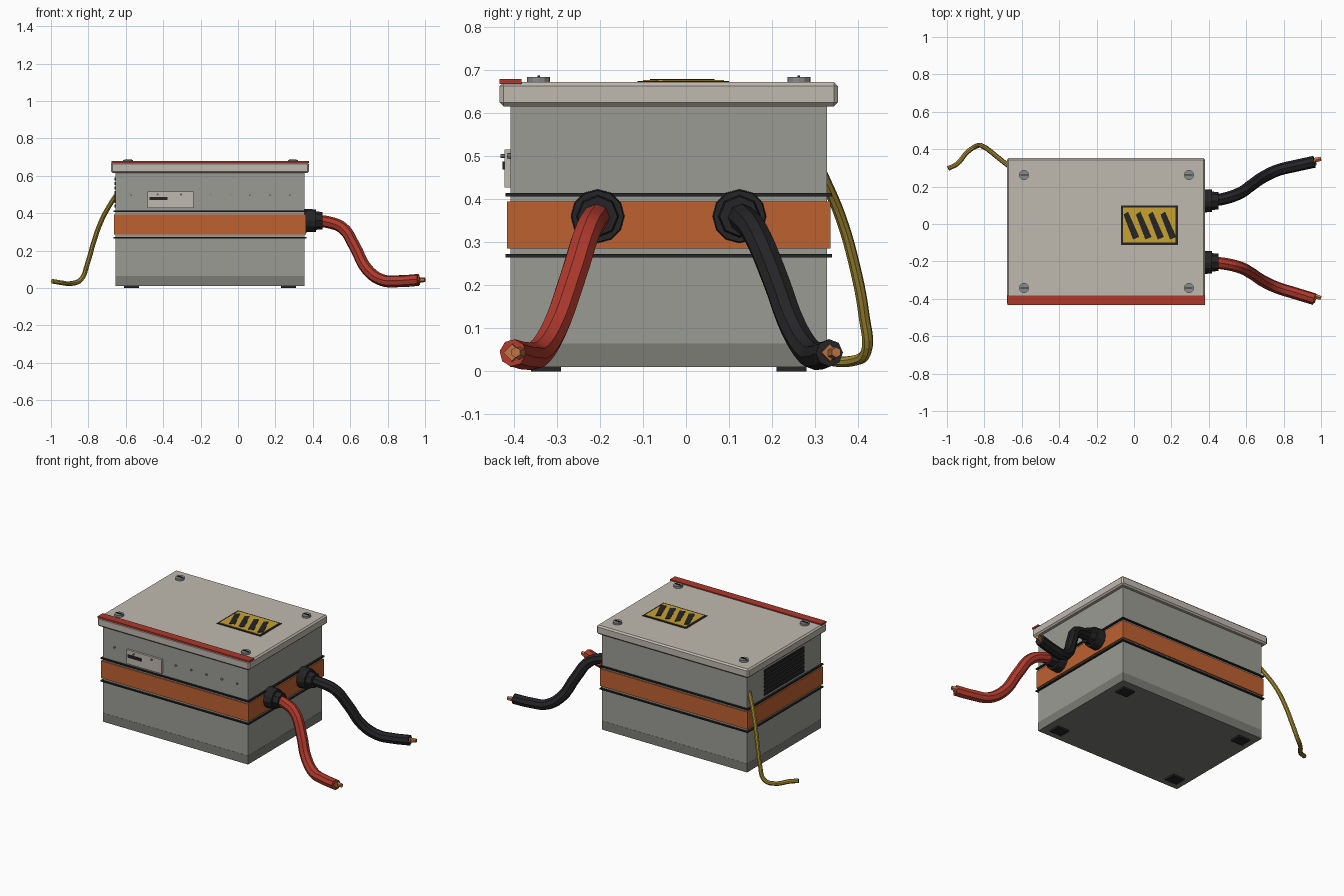
import bpy, bmesh, math
from mathutils import Vector

if "Cube" in bpy.data.objects:
    bpy.data.objects.remove(bpy.data.objects["Cube"])

CX, CY = -0.15, -0.04          # centre of the case
BX, BY = 0.505, 0.3675         # half size of the case


def mat(name, r, g, b):
    m = bpy.data.materials.new(name)
    m.diffuse_color = (r, g, b, 1)
    m.use_nodes = True
    m.node_tree.nodes["Principled BSDF"].inputs["Base Color"].default_value = m.diffuse_color
    return m


CASE = mat("case_grey", 0.33, 0.33, 0.30)
BASE = mat("base_grey", 0.20, 0.20, 0.18)
LID = mat("lid_beige", 0.53, 0.49, 0.43)
ORANGE = mat("band_orange", 0.52, 0.12, 0.03)
BLACK = mat("rubber_black", 0.018, 0.018, 0.02)
RED = mat("cable_red", 0.42, 0.04, 0.025)
YELLOW = mat("label_yellow", 0.58, 0.36, 0.03)
WIRE = mat("wire_yellow", 0.36, 0.25, 0.03)
COPPER = mat("copper", 0.50, 0.17, 0.06)
STEEL = mat("steel", 0.25, 0.26, 0.27)


def finish(name, bm, m):
    me = bpy.data.meshes.new(name)
    bm.to_mesh(me)
    bm.free()
    ob = bpy.data.objects.new(name, me)
    bpy.context.collection.objects.link(ob)
    me.materials.append(m)
    return ob


def box(name, lo, hi, m, bevel=0):
    bm = bmesh.new()
    bmesh.ops.create_cube(bm, size=1)
    for v in bm.verts:
        v.co = [lo[i] + (v.co[i] + 0.5) * (hi[i] - lo[i]) for i in range(3)]
    if bevel:
        bmesh.ops.bevel(bm, geom=bm.edges[:], offset=bevel, segments=1, affect='EDGES')
    return finish(name, bm, m)


def slab(name, grow, z0, z1, m, bevel=0):
    return box(name, (CX - BX - grow, CY - BY - grow, z0),
               (CX + BX + grow, CY + BY + grow, z1), m, bevel)


def cyl(name, start, axis, r1, r2, depth, sides, m):
    bm = bmesh.new()
    bmesh.ops.create_cone(bm, cap_ends=True, segments=sides, radius1=r1, radius2=r2, depth=depth)
    axis = Vector(axis).normalized()
    ob = finish(name, bm, m)
    ob.rotation_mode = 'QUATERNION'
    ob.rotation_quaternion = axis.to_track_quat('Z', 'Y')
    ob.location = Vector(start) + axis * depth / 2
    return ob


def cable(name, pts, r, m):
    cu = bpy.data.curves.new(name, 'CURVE')
    cu.dimensions = '3D'
    cu.bevel_depth, cu.bevel_resolution, cu.resolution_u = r, 2, 5
    cu.use_fill_caps = True
    sp = cu.splines.new('BEZIER')
    sp.bezier_points.add(len(pts) - 1)
    for bp, p in zip(sp.bezier_points, pts):
        bp.co = p
        bp.handle_left_type = bp.handle_right_type = 'AUTO'
    sp.use_smooth = False
    ob = bpy.data.objects.new(name, cu)
    bpy.context.collection.objects.link(ob)
    cu.materials.append(m)
    return ob


# Case, base, band and seals
slab("case", 0, 0.06, 0.625, CASE)
slab("base", 0.001, 0.01, 0.065, BASE)
slab("band", 0.008, 0.285, 0.394, ORANGE)
slab("upper_seal", 0.011, 0.406, 0.414, BLACK)
slab("lower_seal", 0.011, 0.264, 0.272, BLACK)

# Lid with red front strip
slab("lid", 0.025, 0.615, 0.671, LID, 0.009)
box("lid_strip", (-0.675, -0.433, 0.667), (0.38, -0.382, 0.678), RED)

# Lid screws and feet
for i, (sx, sy) in enumerate([(-1, -1), (1, -1), (-1, 1), (1, 1)]):
    x, y = -0.147 + sx * 0.441, CY + sy * 0.302
    cyl(f"lid_screw_{i}", (x, y, 0.669), (0, 0, 1), 0.027, 0.027, 0.014, 12, STEEL)
    box(f"screw_slot_{i}", (x - 0.02, y - 0.003, 0.68), (x + 0.02, y + 0.003, 0.687), BLACK)
    x, y = CX + sx * 0.42, CY + sy * 0.285
    box(f"foot_{i}", (x - 0.04, y - 0.035, 0.0), (x + 0.04, y + 0.035, 0.012), BLACK)

# Hazard label
box("label_border", (-0.07, -0.112, 0.668), (0.235, 0.1, 0.674), BLACK)
box("label_face", (-0.058, -0.1, 0.672), (0.223, 0.088, 0.676), YELLOW)
for i in range(4):
    bm = bmesh.new()
    x = -0.05 + i * 0.066
    f = bm.faces.new([bm.verts.new(p) for p in (
        (x + 0.045, -0.083, 0.675), (x + 0.078, -0.069, 0.675),
        (x + 0.018, 0.066, 0.675), (x - 0.006, 0.05, 0.675))])
    top = bmesh.ops.extrude_face_region(bm, geom=[f])["geom"]
    bmesh.ops.translate(bm, vec=(0, 0, 0.003), verts=[v for v in top if isinstance(v, bmesh.types.BMVert)])
    bmesh.ops.recalc_face_normals(bm, faces=bm.faces)
    finish(f"label_stripe_{i}", bm, BLACK)

# Front plate with slot and screws, and rivet row
box("front_plate", (-0.483, -0.421, 0.427), (-0.238, -0.405, 0.515), LID)
box("plate_slot", (-0.472, -0.426, 0.469), (-0.378, -0.419, 0.487), BLACK)
for x in (-0.43, -0.305):
    cyl(f"plate_screw_{x}", (x, -0.419, 0.5), (0, -1, 0), 0.005, 0.005, 0.012, 8, STEEL)
for i in (0, 4, 5, 6, 7, 8):
    cyl(f"rivet_{i}", (-0.575 + i * 0.107, -0.405, 0.5), (0, -1, 0), 0.007, 0.006, 0.01, 8, STEEL)

# Louvres on the left side
for i in range(7):
    z = 0.43 + i * 0.024
    box(f"louvre_{i}", (-0.661, -0.235, z), (-0.65, 0.16, z + 0.016), BLACK)

# Cable glands, cables and copper lugs
paths = {
    "red": (RED, -0.205, [(0.40, -0.205, 0.36), (0.48, -0.212, 0.352), (0.56, -0.23, 0.32), (0.625, -0.262, 0.22),
                          (0.69, -0.305, 0.10), (0.77, -0.342, 0.042), (0.86, -0.37, 0.036), (0.965, -0.402, 0.043)]),
    "black": (BLACK, 0.124, [(0.40, 0.124, 0.36), (0.48, 0.135, 0.352), (0.56, 0.162, 0.32), (0.625, 0.205, 0.22),
                             (0.69, 0.25, 0.10), (0.77, 0.288, 0.042), (0.86, 0.31, 0.036), (0.965, 0.333, 0.043)]),
}
for n, (m, y, pts) in paths.items():
    cyl(f"{n}_gland", (0.35, y, 0.36), (1, 0, 0), 0.063, 0.06, 0.066, 12, BLACK)
    cyl(f"{n}_gland_nut", (0.41, y, 0.36), (1, 0, 0), 0.05, 0.046, 0.042, 8, BLACK)
    cable(f"{n}_cable", pts, 0.032, m)
    end = Vector(pts[-1])
    d = (end - Vector(pts[-2])).normalized()
    ball = end + Vector((0.017, 0.012, 0))
    cyl(f"{n}_lug", end - d * 0.015, d, 0.022, 0.02, 0.022, 4, COPPER)
    cyl(f"{n}_lug_bolt", ball - d * 0.012, d, 0.015, 0.012, 0.03, 6, COPPER)

# Thin yellow wire at the back left
cable("ground_wire", [(-0.645, 0.295, 0.505), (-0.675, 0.315, 0.46), (-0.73, 0.358, 0.36), (-0.77, 0.39, 0.25),
                      (-0.805, 0.413, 0.13), (-0.84, 0.418, 0.045), (-0.89, 0.385, 0.024),
                      (-0.945, 0.322, 0.028), (-0.993, 0.297, 0.036)], 0.013, WIRE)
